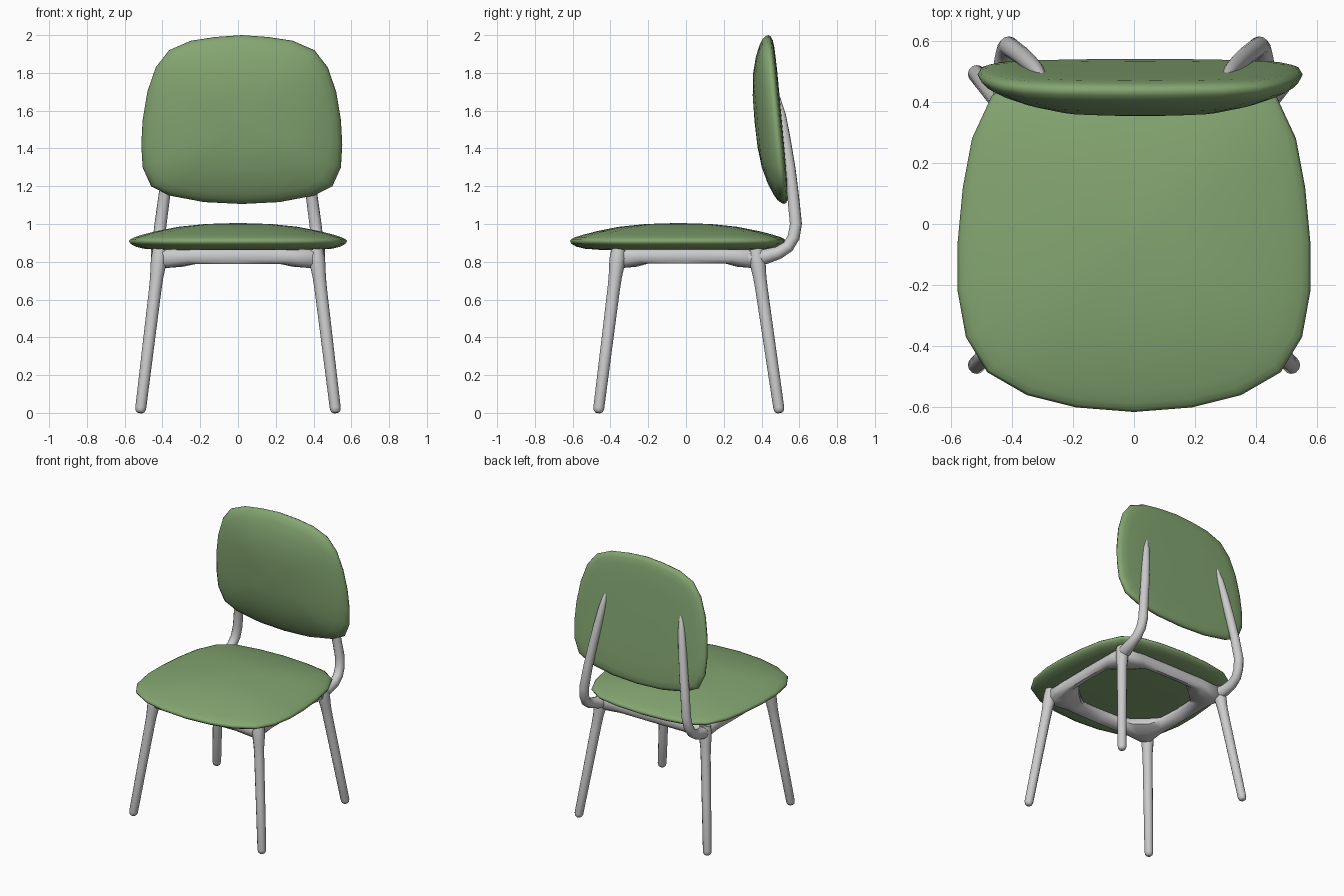
import bpy, bmesh, math
from mathutils import Vector

if "Cube" in bpy.data.objects:
    bpy.data.objects.remove(bpy.data.objects["Cube"])

green = bpy.data.materials.new("green_fabric")
green.diffuse_color = (0.23, 0.38, 0.165, 1)
green.use_nodes = True
green.node_tree.nodes["Principled BSDF"].inputs["Base Color"].default_value = green.diffuse_color


def loft(name, rings, mat=None, closed=False, angle=60):
    """Skin a list of equal-length point rings; cap the ends unless closed."""
    bm = bmesh.new()
    vr = [[bm.verts.new(p) for p in r] for r in rings]
    n = len(vr[0])
    pairs = list(zip(vr, vr[1:])) + ([(vr[-1], vr[0])] if closed else [])
    for a, b in pairs:
        for i in range(n):
            j = (i + 1) % n
            bm.faces.new((a[i], a[j], b[j], b[i]))
    if not closed:
        bm.faces.new(vr[0])
        bm.faces.new(vr[-1])
    bmesh.ops.recalc_face_normals(bm, faces=bm.faces)
    me = bpy.data.meshes.new(name)
    bm.to_mesh(me)
    bm.free()
    me.shade_smooth()
    me.set_sharp_from_angle(angle=math.radians(angle))
    if mat:
        me.materials.append(mat)
    ob = bpy.data.objects.new(name, me)
    bpy.context.collection.objects.link(ob)
    return ob


def tube(name, path, sides=12):
    """Round tube through (x, y, z, radius) points."""
    pts = [Vector(p[:3]) for p in path]
    u, prev, rings = Vector((1, 0, 0)), None, []
    for i, p in enumerate(pts):
        t = (pts[min(i + 1, len(pts) - 1)] - pts[max(i - 1, 0)]).normalized()
        if prev:
            u = prev.rotation_difference(t) @ u
        u = (u - t * u.dot(t)).normalized()
        v, prev, r = t.cross(u), t, path[i][3]
        rings.append([p + r * (u * math.cos(a) + v * math.sin(a))
                      for a in (k * math.tau / sides for k in range(sides))])
    return loft(name, rings)


def mirrored(half):
    """Complete an outline from its right half (first and last on the axis)."""
    return half + [(-x, y) for x, y in reversed(half[1:-1])]


# Seat cushion: outline seen from above, scaled through a domed profile
seat_outline = mirrored([(0, -.615), (.19, -.6), (.35, -.56), (.48, -.485), (.55, -.37),
                         (.577, -.22), (.577, -.06), (.56, .12), (.53, .28), (.465, .42),
                         (.36, .49), (.19, .52), (0, .53)])
seat_profile = [(.02, 1.005), (.3, 1.0), (.55, .985), (.75, .962), (.88, .943), (.95, .93),
                (.985, .92), (1, .91), (.985, .895), (.94, .88), (.86, .869), (.72, .863),
                (.02, .863)]
loft("seat", [[(x * s, -.04 + (y + .04) * s, z) for x, y in seat_outline]
              for s, z in seat_profile], green, angle=80)

# Backrest cushion: outline seen from the front, on a leaning plane
back_outline = mirrored([(0, 2.0), (.14, 1.99), (.27, 1.97), (.385, 1.92), (.455, 1.83),
                         (.5, 1.7), (.525, 1.55), (.532, 1.42), (.525, 1.3), (.48, 1.2),
                         (.38, 1.15), (.2, 1.116), (0, 1.106)])
back_profile = [(.02, -.115), (.3, -.112), (.55, -.1), (.75, -.076), (.88, -.052),
                (.95, -.034), (.985, -.016), (1, 0), (.985, .013), (.94, .022),
                (.85, .027), (.6, .03), (.02, .03)]


def back_point(x, z, s, depth):
    z = 1.54 + (z - 1.54) * s
    return (.02 + x * s, .435 + (2 - z) * .094 + depth, z)


loft("backrest", [[back_point(x, z, s, d) for x, z in back_outline]
                  for s, d in back_profile], green, angle=80)

# Seat frame: closed ring with corner gussets (outer x, y, inner x, y, underside z)
quarter = [(.44, 0, .365, 0, .79), (.44, .25, .355, .15, .79), (.44, .36, .3, .21, .768),
           (.4, .4, .23, .275, .768), (.27, .405, .16, .325, .787), (0, .405, 0, .33, .787)]
half = quarter + [(-a, b, -c, d, z) for a, b, c, d, z in reversed(quarter[:-1])]
full = half + [(a, -b, c, -d, z) for a, b, c, d, z in reversed(half[1:-1])]
frame_rings = []
for ox, oy, ix, iy, zb in full:
    section = [(.15, .866), (0, .85), (0, zb + .022), (.2, zb),
               (.65, zb + .006), (1, zb + .04), (1, .85), (.85, .866)]
    frame_rings.append([(ox + (ix - ox) * t, oy + (iy - oy) * t + .005, z) for t, z in section])
loft("seat_frame", frame_rings, closed=True)

for side, sx in (("left", -1), ("right", 1)):
    # Splayed legs with rounded feet and flared tops
    for end, foot_y, top_y in (("front", -.465, -.362), ("back", .495, .376)):
        path = []
        for z, r in ((0, .014), (.008, .024), (.025, .029), (.35, .031), (.65, .033),
                     (.72, .035), (.77, .04), (.82, .042), (.864, .038)):
            t = z / .82
            path.append((sx * (.518 - .1 * t), foot_y + (top_y - foot_y) * t, z, r))
        tube(f"{end}_leg_{side}", path)

    # Bent uprights that taper off behind the backrest
    tube(f"back_support_{side}", [(sx * x, y, z, r) for x, y, z, r in (
        (.4, .34, .82, .045), (.42, .42, .827, .04), (.428, .49, .848, .034),
        (.425, .54, .88, .032), (.418, .57, .93, .032), (.41, .582, 1.0, .032),
        (.39, .567, 1.15, .031), (.365, .549, 1.3, .03), (.34, .526, 1.45, .028),
        (.318, .504, 1.58, .024), (.304, .486, 1.66, .016), (.297, .478, 1.7, .005))])
